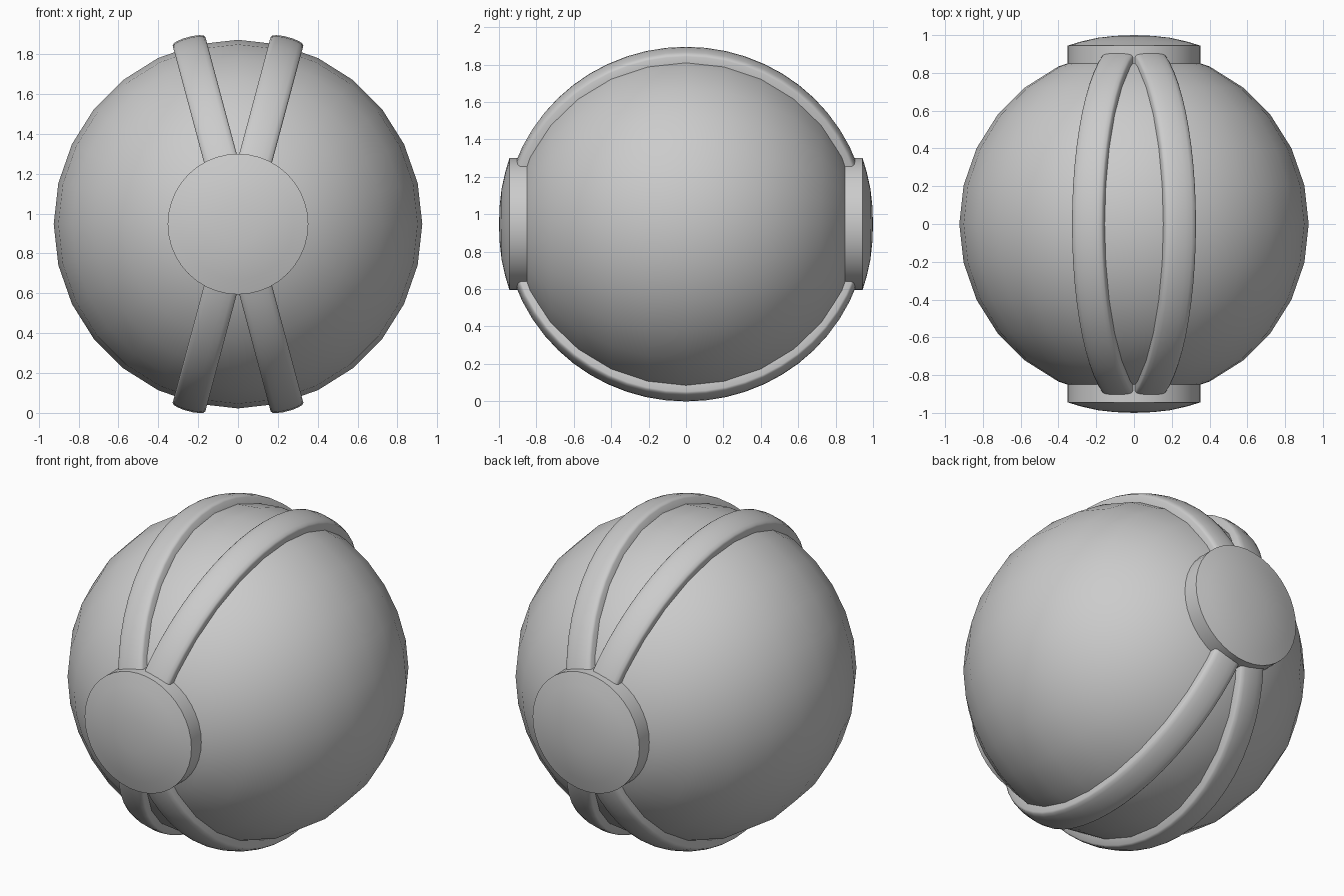
import bpy, bmesh
from math import pi, cos, sin, radians

if "Cube" in bpy.data.objects:
    bpy.data.objects.remove(bpy.data.objects["Cube"])

CENTRE = (0, 0, 0.9475)


def finish(name, bm, rotation=(0, 0, 0), angle=30):
    bmesh.ops.remove_doubles(bm, verts=bm.verts, dist=1e-5)
    bmesh.ops.recalc_face_normals(bm, faces=bm.faces)
    mesh = bpy.data.meshes.new(name)
    bm.to_mesh(mesh)
    bm.free()
    ob = bpy.data.objects.new(name, mesh)
    bpy.context.collection.objects.link(ob)
    ob.location, ob.rotation_euler = CENTRE, rotation
    bpy.ops.object.select_all(action='DESELECT')
    ob.select_set(True)
    bpy.context.view_layer.objects.active = ob
    bpy.ops.object.shade_smooth_by_angle(angle=radians(angle))
    return ob


def lathe(profile, steps, closed):
    """Revolve (radius, height) points around the local z axis."""
    bm = bmesh.new()
    rings = [[bm.verts.new((r * cos(a), r * sin(a), h)) for r, h in profile]
             for a in (2 * pi * i / steps for i in range(steps))]
    n = len(profile)
    for i in range(steps):
        a, b = rings[i], rings[(i + 1) % steps]
        for j in range(n if closed else n - 1):
            k = (j + 1) % n
            bm.faces.new((a[j], b[j], b[k], a[k]))
    return bm


# Round body, poles hidden under the side caps
bm = bmesh.new()
bmesh.ops.create_uvsphere(bm, u_segments=28, v_segments=14, radius=0.925)
finish("body", bm, (pi / 2, 0, 0))

# Two raised crossing straps with slightly rounded outer faces
half = [(0.88, 0.085), (0.95, 0.085), (0.96, 0.077), (0.966, 0.058), (0.971, 0.025)]
strap = half + [(r, -h) for r, h in reversed(half)]
for name, side in (("strap_left", -1), ("strap_right", 1)):
    finish(name, lathe(strap, 56, True), (0, pi / 2 + side * radians(15), 0), 42)

# Domed round caps at front and back
cap = [(0, 0.8), (0.353, 0.8), (0.353, 0.944), (0.28, 0.966),
       (0.19, 0.986), (0.1, 0.996), (0, 1.0)]
for name, side in (("front_cap", 1), ("back_cap", -1)):
    finish(name, lathe(cap, 40, False), (side * pi / 2, 0, 0))
